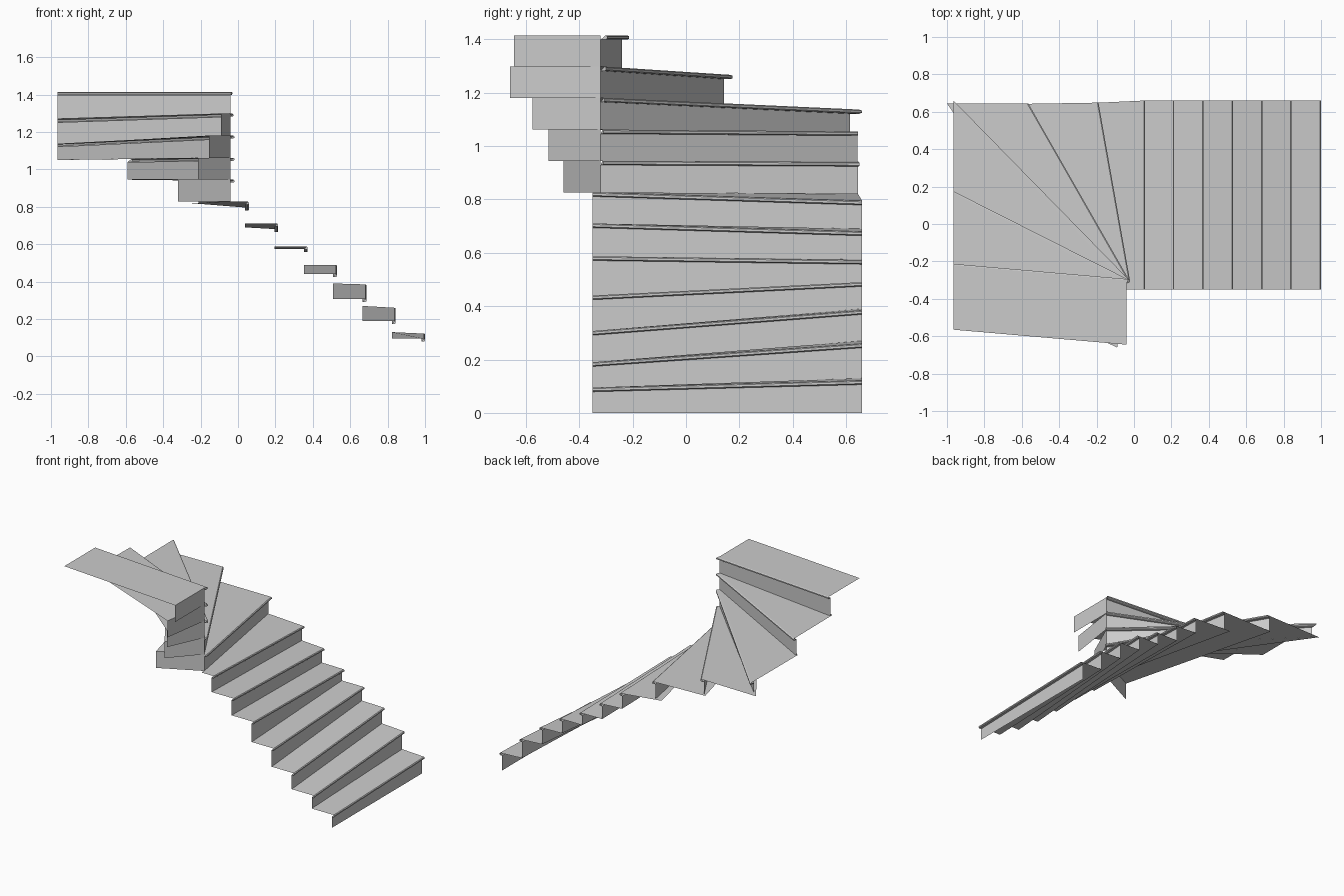
import bpy
from mathutils import Vector

if "Cube" in bpy.data.objects:
    bpy.data.objects.remove(bpy.data.objects["Cube"])

# Nosing section: (fraction of the way from nose to riser, drop below tread)
LIP = [(0.25, 0), (0, -0.004), (0, -0.012), (0.25, -0.016), (1, -0.016)]


def mesh(name, verts, faces):
    me = bpy.data.meshes.new(name)
    me.from_pydata([tuple(v) for v in verts], [], faces)
    me.update()
    ob = bpy.data.objects.new(name, me)
    bpy.context.collection.objects.link(ob)


def at(p, z):
    return Vector((p[0], p[1], z))


steps = []
# Straight flight: inner z, outer front z, outer back z
heights = [(0.095, 0.122, 0.13), (0.19, 0.26, 0.27), (0.307, 0.385, 0.39),
           (0.44, 0.49, 0.49), (0.587, 0.573, 0.575), (0.71, 0.68, 0.69),
           (0.827, 0.795, 0.82)]
for i, (zi, zf, zb) in enumerate(heights):
    x = 1 - 0.157 * i
    r, b = x - 0.02, x - 0.177
    last = i == 6
    steps.append(dict(
        nose=((x, -0.35), (x, 0.66)), riser=((r, -0.35), (r, 0.66)),
        back=((-0.04, -0.35), (-0.26, 0.645)) if last else ((b, -0.35), (b, 0.66)),
        z=(zi, zf, zb)))

# Winders: nose inner, nose outer, riser outer, back inner, back outer, heights
winders = [
    ((-0.02, -0.31), (-0.19, 0.65), (-0.212, 0.645), (-0.32, -0.46), (-0.6, 0.642), (0.945, 0.94, 0.945)),
    ((-0.02, -0.31), (-0.565, 0.645), (-0.59, 0.642), (-0.215, -0.515), (-1.0, 0.645), (1.062, 1.055, 1.05)),
    ((-0.02, -0.305), (-0.965, 0.66), (-0.965, 0.615), (-0.155, -0.575), (-0.965, 0.13), (1.181, 1.137, 1.135)),
    ((-0.025, -0.30), (-0.965, 0.175), (-0.965, 0.142), (-0.09, -0.66), (-0.965, -0.26), (1.298, 1.267, 1.27)),
    ((-0.03, -0.295), (-0.965, -0.213), (-0.965, -0.24), (-0.04, -0.645), (-0.965, -0.565), (1.415, 1.415, 1.415)),
]
for ni, no, ro, bi, bo, z in winders:
    steps.append(dict(nose=(ni, no), riser=((-0.04, -0.32), ro), back=(bi, bo), z=z))

prev = (0, 0)   # inner and outer height of the step below
for n, s in enumerate(steps, 1):
    zi, zf, zb = s["z"]
    ends = []
    for k, z in enumerate((zi, zf)):
        nose, rise = at(s["nose"][k], z), at(s["riser"][k], z)
        ends.append([nose.lerp(rise, t) + Vector((0, 0, d)) for t, d in LIP])

    # Tread sheet with closed nosing lip
    m = len(LIP)
    verts = ends[0] + ends[1] + [at(s["back"][0], zi), at(s["back"][1], zb)]
    if n > 7:
        verts.append(at(s["riser"][0], zi))
        top = [0, m, 2 * m + 1, 2 * m, 2 * m + 2]
        faces = [[0, m, 2 * m + 2], [2 * m + 2, m, 2 * m + 1], [2 * m + 2, 2 * m + 1, 2 * m]]
    else:
        faces = [[0, m, 2 * m + 1, 2 * m]]
    faces += [[j, j + 1, m + j + 1, m + j] for j in range(m - 1)]
    faces += [list(range(m)), list(range(2 * m - 1, m - 1, -1))]
    mesh(f"tread_{n}", verts, faces)

    # Riser sheet
    (ri, ro) = s["riser"]
    mesh(f"riser_{n}", [at(ri, prev[0]), at(ro, prev[1]), at(ro, zf - 0.016), at(ri, zi - 0.016)],
         [[0, 1, 2, 3]])

    # Inner side plate of each winder
    if n > 7:
        bi = s["back"][0]
        mesh(f"side_plate_{n}", [at(bi, prev[0]), at(ri, prev[0]), at(ri, zi), at(bi, zi)],
             [[0, 1, 2, 3]])
    prev = (zi, zb)
